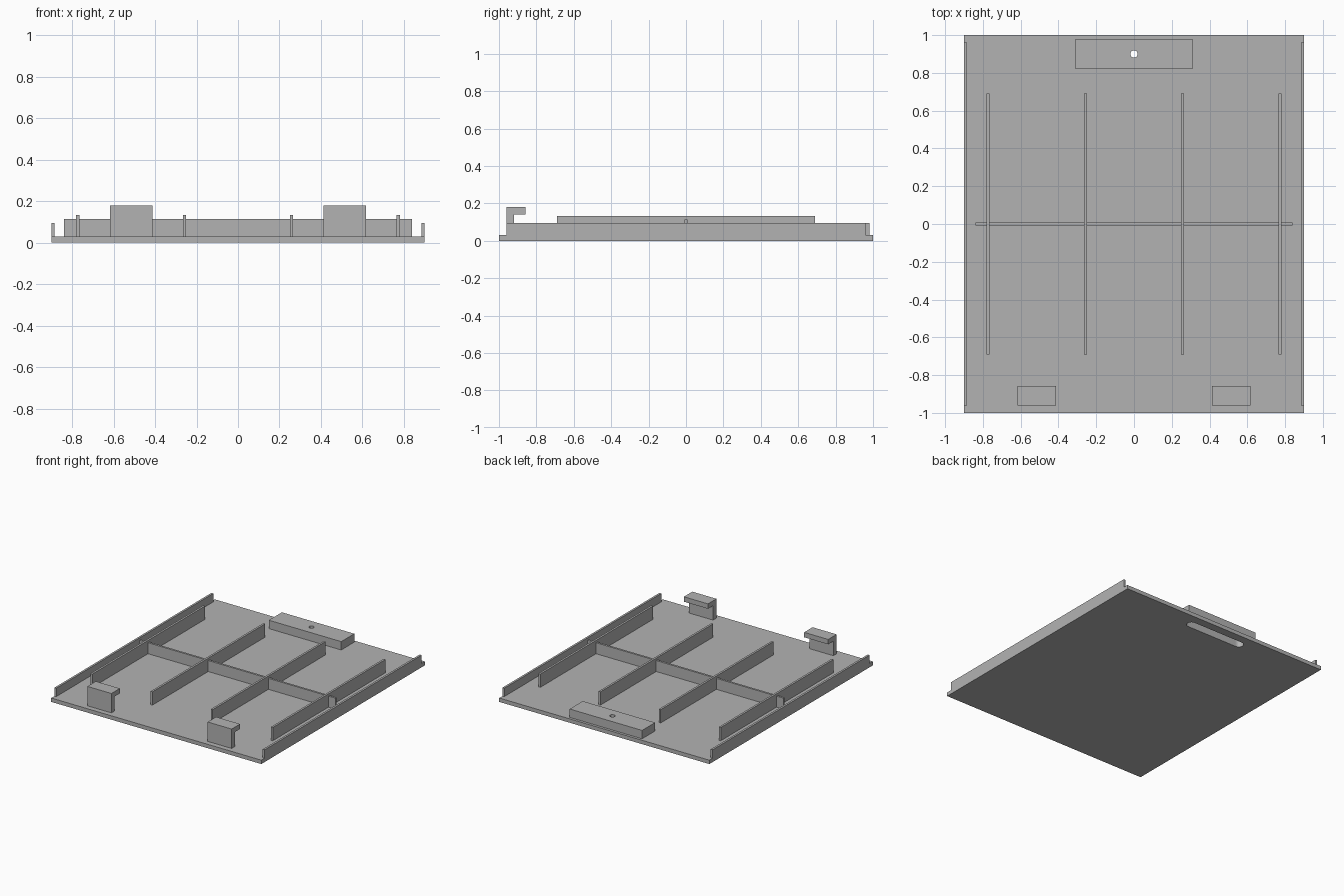
import bpy
import bmesh
import math

cube = bpy.data.objects.get("Cube")
if cube:
    bpy.data.objects.remove(cube, do_unlink=True)

grey = bpy.data.materials.new("plain grey")
grey.use_nodes = True
COLOUR = (0.45, 0.45, 0.45, 1)
grey.diffuse_color = COLOUR
grey.node_tree.nodes["Principled BSDF"].inputs["Base Color"].default_value = COLOUR

FLOOR = 0.03  # top of the base plate


def prism(name, outline, direction, place):
    """Extrude a closed outline; place maps each 2D point into space."""
    bm = bmesh.new()
    face = bm.faces.new([bm.verts.new(place(a, b)) for a, b in outline])
    extruded = bmesh.ops.extrude_face_region(bm, geom=[face])["geom"]
    bmesh.ops.translate(bm, vec=direction,
                        verts=[v for v in extruded if isinstance(v, bmesh.types.BMVert)])
    bmesh.ops.recalc_face_normals(bm, faces=bm.faces)
    mesh = bpy.data.meshes.new(name)
    bm.to_mesh(mesh)
    bm.free()
    mesh.materials.append(grey)
    obj = bpy.data.objects.new(name, mesh)
    bpy.context.collection.objects.link(obj)
    return obj


def box(name, x0, x1, y0, y1, z0, z1):
    outline = [(x0, y0), (x1, y0), (x1, y1), (x0, y1)]
    return prism(name, outline, (0, 0, z1 - z0), lambda a, b: (a, b, z0))


def slot(name, half, radius, y, z0, z1, steps=16):
    """Upright cutter with rounded ends; half = 0 gives a cylinder."""
    outline = []
    for side, start in ((1, -math.pi / 2), (-1, math.pi / 2)):
        for i in range(steps + (half > 0)):
            t = start + math.pi * i / steps
            outline.append((side * half + radius * math.cos(t), y + radius * math.sin(t)))
    cutter = prism(name, outline, (0, 0, z1 - z0), lambda a, b: (a, b, z0))
    cutter.hide_render = True
    cutter.hide_viewport = True
    cutter.display_type = 'WIRE'
    return cutter


def cut(obj, cutter):
    mod = obj.modifiers.new(cutter.name, 'BOOLEAN')
    mod.operation = 'DIFFERENCE'
    mod.solver = 'EXACT'
    mod.object = cutter


# Base plate and hollow latch block, with a finger slot below and a pin hole above
plate = box("base_plate", -0.9, 0.9, -1, 1, 0, FLOOR)
block = box("latch_block", -0.31, 0.31, 0.82, 0.98, FLOOR, 0.095)
finger_slot = slot("finger_slot_cutter", 0.22, 0.035, 0.9, -0.02, 0.075)
pin_hole = slot("pin_hole_cutter", 0, 0.019, 0.9, 0.05, 0.12)
cut(plate, finger_slot)
cut(block, finger_slot)
cut(block, pin_hole)

# Cross rib
box("cross_rib", -0.84, 0.84, -0.008, 0.008, FLOOR, 0.115)

# Mirrored parts: side lips, long ribs and hooked clips
HOOK = [(-0.96, FLOOR), (-0.92, FLOOR), (-0.92, 0.142),
        (-0.857, 0.142), (-0.857, 0.18), (-0.96, 0.18)]
for side, label in ((1, "left"), (-1, "right")):
    box(f"{label}_side_lip", side * 0.884, side * 0.9, -0.96, 0.96, FLOOR, 0.095)
    for part, x in (("inner", 0.258), ("outer", 0.773)):
        box(f"{label}_{part}_rib", side * x - 0.008, side * x + 0.008,
            -0.69, 0.69, FLOOR, 0.133)
    prism(f"{label}_clip", HOOK, (side * 0.206, 0, 0),
          lambda y, z: (side * 0.412, y, z))
